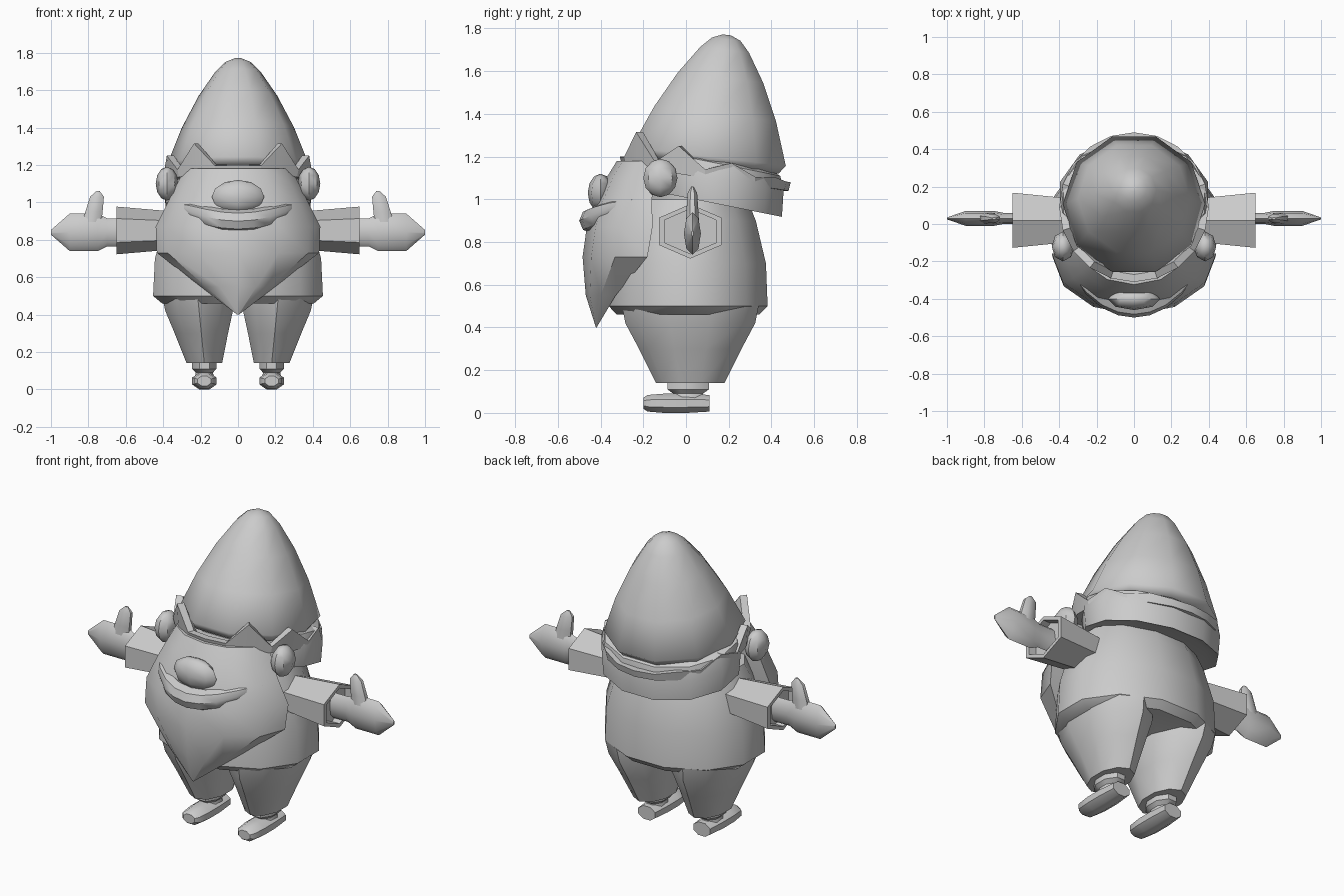
import bpy, bmesh
from math import cos, sin, pi, radians

cube = bpy.data.objects.get("Cube")
if cube:
    bpy.data.objects.remove(cube, do_unlink=True)

color = (0.6, 0.6, 0.6, 1)
grey = bpy.data.materials.new("stone_grey")
grey.use_nodes = True
grey.diffuse_color = color
grey.node_tree.nodes["Principled BSDF"].inputs["Base Color"].default_value = color


def finish(name, bm, angle=40, mirror=False):
    """Make a shaded object from a bmesh, mirrored across x if wanted."""
    bmesh.ops.recalc_face_normals(bm, faces=bm.faces)
    mesh = bpy.data.meshes.new(name)
    bm.to_mesh(mesh)
    bm.free()
    mesh.materials.append(grey)
    obj = bpy.data.objects.new(name, mesh)
    bpy.context.collection.objects.link(obj)
    bpy.ops.object.select_all(action="DESELECT")
    obj.select_set(True)
    bpy.context.view_layer.objects.active = obj
    bpy.ops.object.shade_smooth_by_angle(angle=radians(angle))
    if mirror:
        modifier = obj.modifiers.new("mirror", "MIRROR")
        modifier.use_mirror_merge = False


def skin(name, outlines, closed=False, angle=40, mirror=False):
    """Bridge a row of outlines, either capped or joined end to end."""
    bm = bmesh.new()
    rings = [[bm.verts.new(point) for point in outline] for outline in outlines]
    if closed:
        rings.append(rings[0])
    else:
        bm.faces.new(rings[0])
        bm.faces.new(rings[-1])
    for lower, upper in zip(rings, rings[1:]):
        for i in range(len(lower)):
            bm.faces.new((lower[i - 1], lower[i], upper[i], upper[i - 1]))
    finish(name, bm, angle, mirror)


def ellipse(sides, turn):
    steps = [2 * pi * (i + turn) / sides for i in range(sides)]
    return [(cos(step), sin(step)) for step in steps]


def loft(name, profile, centre, depth=1, lean=(0, 0), tilt=0, axis="z",
         sides=8, turn=0.5, angle=40, mirror=False):
    """Skin elliptical rings; the profile pairs a place on the axis with a radius."""
    start = profile[0][0]
    outlines = []
    for place, radius in profile:
        outline = []
        for c, s in ellipse(sides, turn):
            across = radius * depth * s
            u = centre[0] + lean[0] * (place - start) + radius * c
            v = centre[1] + lean[1] * (place - start) + across
            w = place + tilt * across
            outline.append({"x": (w, u, v), "y": (u, w, v), "z": (u, v, w)}[axis])
        outlines.append(outline)
    skin(name, outlines, angle=angle, mirror=mirror)


def blob(name, centre, size, mirror=False):
    """Low-poly ellipsoid."""
    bm = bmesh.new()
    bmesh.ops.create_uvsphere(bm, u_segments=8, v_segments=6, radius=1)
    bmesh.ops.scale(bm, vec=size, verts=bm.verts)
    bmesh.ops.translate(bm, vec=centre, verts=bm.verts)
    finish(name, bm, mirror=mirror)


# Hat: leaning cone with a rounded tip
loft("hat", [(1.16, .35), (1.2, .38), (1.4, .3), (1.57, .21), (1.7, .12), (1.75, .07), (1.77, .02)],
     centre=(0, .1), lean=(0, .15), tilt=-.12, sides=10, turn=0, angle=60)

# Head and the thick roll of hair behind it
loft("head", [(.9, .32), (1.2, .33)], centre=(0, .05), depth=.8, sides=12)
loft("hair_roll", [(1, .33), (.98, .4), (1.1, .41), (1.17, .39), (1.2, .3)],
     centre=(0, .14), depth=.8, tilt=-.2, sides=12)

# Jagged fringe below the hat, with the tallest spikes over the eyes
fringe = []
for i in range(20):
    s, c = sin(pi * i / 10), cos(pi * i / 10)
    low = 1.1 + .06 * c
    is_spike = i > 0 and i % 2 == 0
    high = low + (.11 + .07 * c if is_spike else .04)
    section = [(.33, low), (.39, low), (.4, high), (.36, high)]
    fringe.append([(r * s, .09 - r * c, z) for r, z in section])
skin("hair_fringe", fringe, closed=True, angle=20)

# Ears
blob("ear", centre=(.38, -.12, 1.1), size=(.06, .08, .09), mirror=True)

# Tunic
loft("tunic", [(.46, .42), (.5, .47), (.7, .46), (.9, .4), (1, .35)],
     centre=(0, .01), depth=.82, sides=12)

# Beard: half-round front that widens to the cheeks and tapers to a point
beard = []
for z in (.4, .55, .73, .87, 1, 1.1, 1.18):
    width = min(.44, 1.3 * (z - .4) + .005, .44 - .5 * (z - .87))
    front = .7 * (z - .7) ** 2 - .485
    side = front + .7 * width
    fan = [pi * i / 6 for i in range(7)]
    beard.append([(width * cos(a), side + (front - side) * sin(a), z) for a in fan])
skin("beard", beard, angle=35)

# Moustache wrapped round the face, and the broad nose
moustache = []
for i in range(-4, 5):
    t = i / 4
    radius = .06 - .05 * t ** 4
    moustache.append([(.34 * t, -.44 + .19 * t * t + radius * c, .9 + .09 * t * t + radius * s)
                      for c, s in ellipse(sides=8, turn=0)])
skin("moustache", moustache)
blob("nose", centre=(0, -.4, 1.03), size=(.14, .06, .09))

# Sleeves with a recessed cuff
loft("sleeve", [(.3, .13), (.65, .17), (.65, .14), (.6, .14)], centre=(.02, .85),
     depth=.75, axis="x", sides=6, angle=30, mirror=True)

# Mitten hands and raised thumbs
loft("hand", [(.6, .03), (.7, .03), (.75, .04), (.9, .04), (1, .005)],
     centre=(.03, .84), depth=2.5, axis="x", turn=0, mirror=True)
loft("thumb", [(.85, .06), (.95, .05), (1.03, .04), (1.06, .01)],
     centre=(.79, .03), depth=.6, lean=(-.2, 0), mirror=True)

# Trouser legs
loft("trouser_leg", [(.14, .1), (.3, .15), (.42, .19), (.5, .2)], centre=(.18, .02),
     depth=1.6, lean=(.1, 0), sides=10, mirror=True)

# Ankles and shoes with a raised toe
loft("ankle", [(.04, .06), (.09, .05), (.11, .07), (.15, .07)], centre=(.18, .01),
     depth=1.5, mirror=True)
loft("shoe", [(.11, .06), (0, .07), (-.1, .07), (-.18, .06), (-.2, .04)],
     centre=(.18, .045), depth=.7, axis="y", mirror=True)
